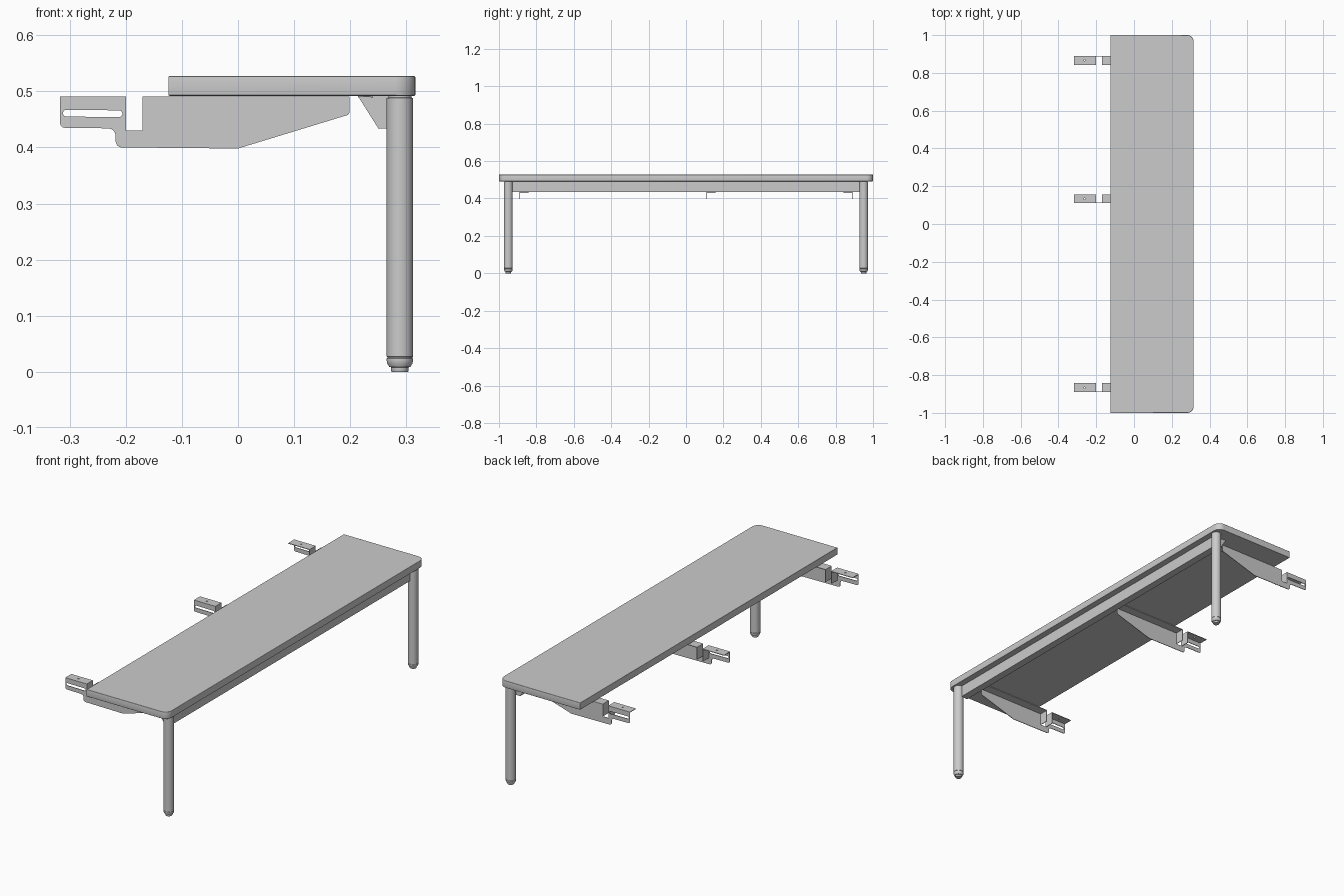
import bpy, bmesh, math

if "Cube" in bpy.data.objects:
    bpy.data.objects.remove(bpy.data.objects["Cube"])


def arc(cx, cy, r, a0, a1, n=8):
    return [(cx + r * math.cos(math.radians(a0 + (a1 - a0) * i / n)),
             cy + r * math.sin(math.radians(a0 + (a1 - a0) * i / n))) for i in range(n + 1)]


def plate(name, loops, depth, loc, upright=False, bevel=0):
    """Flat sheet from outlines (later loops are holes), centred on loc."""
    cu = bpy.data.curves.new(name, 'CURVE')
    cu.dimensions = '2D'
    cu.fill_mode = 'BOTH'
    cu.extrude = depth / 2 - bevel
    cu.bevel_depth = bevel
    cu.offset = -bevel
    cu.bevel_resolution = 2
    for pts in loops:
        s = cu.splines.new('POLY')
        s.points.add(len(pts) - 1)
        for p, (x, y) in zip(s.points, pts):
            p.co = (x, y, 0, 1)
        s.use_cyclic_u = True
    ob = bpy.data.objects.new(name, cu)
    bpy.context.collection.objects.link(ob)
    ob.location = loc
    if upright:
        ob.rotation_euler.x = math.pi / 2
    bpy.ops.object.select_all(action='DESELECT')
    ob.select_set(True)
    bpy.context.view_layer.objects.active = ob
    bpy.ops.object.convert(target='MESH')
    bpy.ops.object.shade_smooth_by_angle()
    return bpy.context.object


def box(name, x0, x1, y0, y1, z0, z1):
    bpy.ops.mesh.primitive_cube_add(size=1, location=((x0 + x1) / 2, (y0 + y1) / 2, (z0 + z1) / 2))
    ob = bpy.context.object
    ob.name = name
    ob.scale = (x1 - x0, y1 - y0, z1 - z0)
    return ob


def lathe(name, profile, x, y, n=40):
    bm = bmesh.new()
    rings = [[bm.verts.new((r * math.cos(2 * math.pi * i / n), r * math.sin(2 * math.pi * i / n), z))
              for i in range(n)] for r, z in profile]
    for a, b in zip(rings, rings[1:]):
        for i in range(n):
            j = (i + 1) % n
            bm.faces.new((a[i], a[j], b[j], b[i]))
    bm.faces.new(rings[0][::-1])
    bm.faces.new(rings[-1])
    me = bpy.data.meshes.new(name)
    bm.to_mesh(me)
    bm.free()
    ob = bpy.data.objects.new(name, me)
    bpy.context.collection.objects.link(ob)
    ob.location = (x, y, 0)
    bpy.ops.object.select_all(action='DESELECT')
    ob.select_set(True)
    bpy.context.view_layer.objects.active = ob
    bpy.ops.object.shade_smooth_by_angle()


# Shelf-like top, rounded on the two leg-side corners
R = 0.035
top = [(-0.124, -1)] + arc(0.316 - R, -1 + R, R, -90, 0) + arc(0.316 - R, 1 - R, R, 0, 90) + [(-0.124, 1)]
plate("table_top", [top], 0.035, (0, 0, 0.5095), bevel=0.002)

# Legs with a grooved, tapered foot
leg = [(0.0145, 0), (0.0155, 0.002), (0.0155, 0.008), (0.019, 0.009), (0.0225, 0.015), (0.0235, 0.02),
       (0.0235, 0.024), (0.0222, 0.0245), (0.0222, 0.0265), (0.0235, 0.027), (0.0235, 0.488),
       (0.0205, 0.489), (0.0205, 0.493)]
for side, y in (("front", -0.95), ("back", 0.95)):
    lathe(side + "_leg", leg, 0.2885, y)

# Rail between the legs: folded sheet with a bottom lip and end gussets
T = 0.003
box("rail_web", 0.284, 0.287, -0.93, 0.93, 0.434, 0.49)
box("rail_lip", 0.25, 0.285, -0.93, 0.93, 0.434, 0.437)
gusset = [(0.214, 0.491), (0.25, 0.434), (0.285, 0.434), (0.285, 0.491)]
for y in (-0.93, 0.93):
    plate("rail_end_gusset", [gusset], T, (0, y, 0), upright=True)
for y in (-0.93, -0.78, 0, 0.78, 0.93):
    w = 0.05
    if abs(y) > 0.9:
        y *= 0.95
    tab = [(0.285, y - w), (0.24, y - w), (0.214, y - 0.03), (0.214, y + 0.03), (0.24, y + w), (0.285, y + w)]
    plate("rail_top_tab", [tab], T, (0, 0, 0.4905))

# Bracket side outline with step, notch and long slot
side = ([(-0.17, 0.489), (-0.17, 0.43), (-0.2, 0.43), (-0.2, 0.489), (-0.317, 0.489)]
        + arc(-0.309, 0.443, 0.008, 180, 270, 5)
        + arc(-0.232, 0.42, 0.014, 90, 0, 6)
        + arc(-0.207, 0.411, 0.011, 180, 270, 6)
        + [(0, 0.398)] + arc(0.192, 0.464, 0.007, -72, 0, 4) + [(0.199, 0.489)])
slot = arc(-0.212, 0.46, 0.006, -90, 90) + arc(-0.306, 0.461, 0.006, 90, 270)
for y, d in ((-0.89, 1), (0.11, 1), (0.89, -1)):
    plate("bracket_side", [side, slot], T, (0, y + d * T / 2, 0), upright=True)
    y0, y1 = sorted((y, y + d * 0.047))
    ym = (y0 + y1) / 2
    # Top flanges: outer one has a screw hole
    outer = [(-0.317, y0), (-0.2, y0), (-0.2, y1), (-0.317, y1)]
    plate("bracket_outer_flange", [outer, arc(-0.262, ym, 0.004, 0, 330, 11)], T, (0, 0, 0.4895))
    box("bracket_main_flange", -0.17, 0.199, y0, y1, 0.488, 0.491)
    # Upright walls of the notch
    box("bracket_notch_wall", -0.17, -0.167, y0, y1, 0.43, 0.49)
    box("bracket_notch_wall", -0.203, -0.2, y0, y1, 0.43, 0.49)
